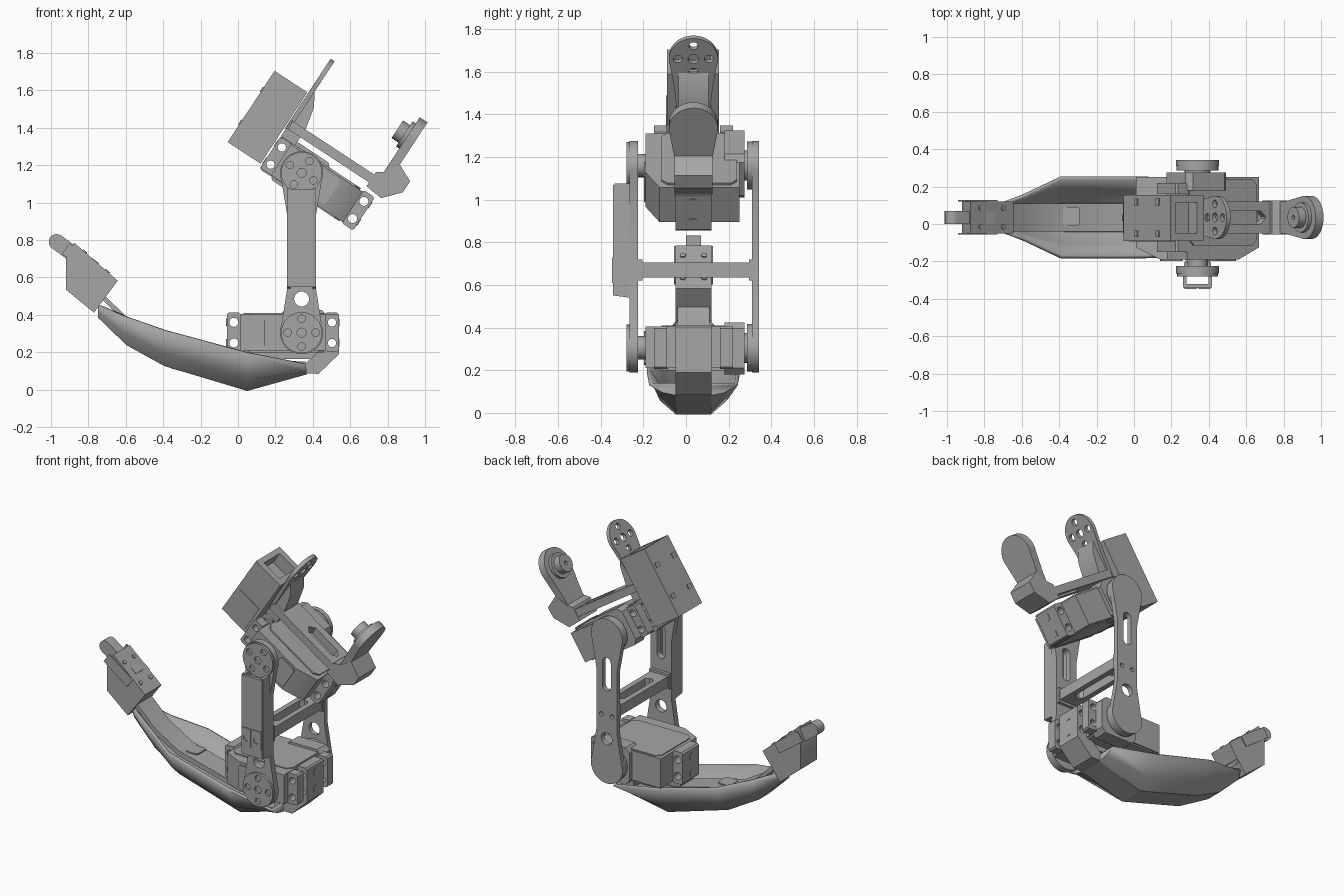
import bpy, bmesh, math
from math import sin, cos, pi, radians
from mathutils import Matrix, Vector

cube = bpy.data.objects.get("Cube")
if cube:
    bpy.data.objects.remove(cube)

grey = bpy.data.materials.new("satin_grey")
grey.use_nodes = True
tone = (0.38, 0.38, 0.38, 1)
grey.diffuse_color = tone
grey.node_tree.nodes["Principled BSDF"].inputs["Base Color"].default_value = tone

MID = 0.035                      # y of the centre plane
WORLD = Matrix.Identity(4)
LOWER = Matrix.Translation((0.34, 0, 0.305)) @ Matrix.Rotation(pi, 4, 'Y')
UPPER = Matrix.Translation((0.34, 0, 1.16)) @ Matrix.Rotation(radians(33.3), 4, 'Y')
PLANES = {  # profile plane -> (first axis, second axis, extrusion axis)
    'XZ': ((1, 0, 0), (0, 0, 1), (0, -1, 0)),
    'XY': ((1, 0, 0), (0, 1, 0), (0, 0, 1)),
    'YZ': ((0, 1, 0), (0, 0, 1), (1, 0, 0))}
parts = []


def finish(name, mesh):
    mesh.materials.clear()
    mesh.materials.append(grey)
    ob = bpy.data.objects.new(name, mesh)
    bpy.context.collection.objects.link(ob)
    parts.append(ob)
    return ob


def plate(name, loops, lo, hi, frame=WORLD, plane='XZ'):
    """Extrude an outline (first loop) with holes (other loops) from lo to hi."""
    curve = bpy.data.curves.new(name, 'CURVE')
    curve.dimensions, curve.fill_mode = '2D', 'BOTH'
    curve.extrude = (hi - lo) / 2
    for loop in loops:
        sp = curve.splines.new('POLY')
        sp.points.add(len(loop) - 1)
        for p, (a, b) in zip(sp.points, loop):
            p.co = (a, b, 0, 1)
        sp.use_cyclic_u = True
    tmp = bpy.data.objects.new("tmp", curve)
    bpy.context.collection.objects.link(tmp)
    dg = bpy.context.evaluated_depsgraph_get()
    mesh = bpy.data.meshes.new_from_object(tmp.evaluated_get(dg))
    bpy.data.objects.remove(tmp)
    mesh.name = name
    basis = Matrix(PLANES[plane]).transposed().to_4x4()
    depth = Vector([abs(c) for c in PLANES[plane][2]]) * (lo + hi) / 2
    mesh.transform(frame @ Matrix.Translation(depth) @ basis)
    bm = bmesh.new()
    bm.from_mesh(mesh)
    bmesh.ops.remove_doubles(bm, verts=bm.verts, dist=1e-5)
    bmesh.ops.recalc_face_normals(bm, faces=bm.faces)
    bm.to_mesh(mesh)
    bm.free()
    return finish(name, mesh)


def arc(cx, cy, r, a0=0, a1=345, n=24):
    steps = [radians(a0 + (a1 - a0) * i / (n - 1)) for i in range(n)]
    return [(cx + r * cos(t), cy + r * sin(t)) for t in steps]


def rect(x0, x1, y0, y1, c=0):
    if not c:
        return [(x0, y0), (x1, y0), (x1, y1), (x0, y1)]
    return [(x0 + c, y0), (x1 - c, y0), (x1, y0 + c), (x1, y1 - c),
            (x1 - c, y1), (x0 + c, y1), (x0, y1 - c), (x0, y0 + c)]


def slot(cx, z0, z1, r):
    return arc(cx, z1, r, 0, 180, 10) + arc(cx, z0, r, 180, 360, 10)


def screws(cx, cy, ring=0.075, r=0.02, turn=0):
    holes = [arc(cx, cy, r * 1.2)]
    for k in range(4):
        t = k * pi / 2 + turn
        holes.append(arc(cx + ring * cos(t), cy + ring * sin(t), r))
    return holes


def box(name, x0, x1, y0, y1, z0, z1, frame=WORLD):
    return plate(name, [rect(x0, x1, z0, z1)], y0, y1, frame)


# Two identical servos: +x local is the long end, the horn sits at the origin
def servo(tag, f):
    body = [(-0.13, -0.19), (0.2, -0.19), (0.33, -0.125), (0.33, 0.25), (-0.13, 0.25)]
    plate(tag + "_servo_case", [body], -0.1, 0.095, f, 'XY')
    plate(tag + "_servo_lid", [rect(-0.12, 0.31, -0.115, 0.24, 0.03)], -0.106, 0.105, f, 'XY')
    for side, a0, a1 in (("short", -0.2, -0.125), ("long", 0.325, 0.4)):
        m = (a0 + a1) / 2
        plate(f"{tag}_servo_{side}_ear",
              [rect(a0, a1, -0.107, 0.105, 0.01)] + [arc(m, s * 0.055, 0.024) for s in (1, -1)],
              -0.05, 0.12, f)
        end = a0 - 0.003 if a0 < 0 else a1
        for v in (-0.055, 0.055):
            plate(f"{tag}_servo_{side}_rib", [rect(0.015, 0.05, v - 0.02, v + 0.02, 0.005)],
                  end, end + 0.004, f, 'YZ')
        for y0, y1 in ((-0.15, -0.09), (0.16, 0.22)):
            if side == "short":
                plate(tag + "_servo_lug", [rect(a0, a1, -0.1, 0.1, 0.01),
                                           arc(m, 0.055, 0.022), arc(m, -0.055, 0.022)], y0, y1, f)
    plate(tag + "_servo_panel", [rect(0.08, 0.2, -0.08, 0.08, 0.01)], -0.197, -0.189, f)
    plate(tag + "_servo_bracket", [rect(-0.14, 0.12, -0.12, 0.125, 0.03)], 0.18, 0.275, f)
    plate(tag + "_servo_horn", [arc(0, 0, 0.055)], -0.24, -0.18, f)
    plate(tag + "_servo_back_pivot", [arc(0, 0, 0.07)], 0.27, 0.3, f)


servo("lower", LOWER)
servo("upper", UPPER)

# Side links
LX, Z0, Z1, R = 0.34, 0.305, 1.16, 0.115


def link_outline(w):
    return (arc(LX, Z1, R, -20, 200) + [(LX - w, Z1 - 0.22), (LX - w, Z0 + 0.23)]
            + arc(LX, Z0, R, 160, 380) + [(LX + w, Z0 + 0.23), (LX + w, Z1 - 0.22)])


eye = arc(LX, 0.485, 0.04)
window = slot(LX, 0.83, 0.99, 0.03)
pins = [arc(LX + s * 0.04, 0.64, 0.014, n=12) for s in (1, -1)]
plate("back_link", [link_outline(0.075), eye, window] + pins, 0.31, 0.342)
plate("front_link", [link_outline(0.078), eye, window], -0.265, -0.225)
for z, turn in ((Z0, 0), (Z1, radians(-33.3))):
    plate("front_link_end", [arc(LX, z, 0.11)] + screws(LX, z, turn=turn), -0.28, -0.26)
    plate("back_link_end", [arc(LX, z, 0.112)], 0.285, 0.315)

# Cable channel on the front link
box("channel_cover", 0.265, 0.415, -0.342, -0.322, 0.55, 1.07)
for x in (0.262, 0.398):
    plate("channel_side", [[(-0.335, 0.55), (-0.26, 0.54), (-0.26, 1.075), (-0.335, 1.075)]],
          x, x + 0.02, plane='YZ')
for x in (0.27, 0.345):
    plate("channel_pad", [rect(x, x + 0.065, 0.61, 0.73), arc(x + 0.032, 0.665, 0.02)],
          -0.348, -0.341)

# Cross bar between the links
plate("cross_bar", [rect(0.275, 0.405, -0.21, 0.31), rect(0.31, 0.37, -0.12, 0.22, 0.02)],
      0.635, 0.705, plane='XY')
for y in (-0.225, 0.295):
    box("cross_bar_flange", 0.268, 0.412, y, y + 0.02, 0.62, 0.72)

# Foot shell: (x, rim half width, rim z, mid hw, mid z, bottom hw, bottom z)
sections = [(-0.74, 0.06, 0.45, 0.055, 0.42, 0.04, 0.39),
            (-0.59, 0.115, 0.385, 0.09, 0.30, 0.05, 0.245),
            (-0.39, 0.21, 0.315, 0.15, 0.20, 0.08, 0.135),
            (0.05, 0.21, 0.195, 0.15, 0.065, 0.08, 0.003),
            (0.36, 0.2, 0.135, 0.14, 0.1, 0.08, 0.088)]
bm = bmesh.new()
rings = []
for x, *v in sections:
    half = list(zip(v[::2], v[1::2]))
    pts = [(-w, z) for w, z in half] + [(w, z) for w, z in reversed(half)]
    rings.append([bm.verts.new((x, MID + y, z)) for y, z in pts])
for a, b in zip(rings, rings[1:]):
    for i in range(5):
        bm.faces.new((a[i], a[i + 1], b[i + 1], b[i]))
bm.faces.new(rings[0])
bm.faces.new(rings[-1])
bmesh.ops.recalc_face_normals(bm, faces=bm.faces)
mesh = bpy.data.meshes.new("foot_shell")
bm.to_mesh(mesh)
bm.free()
shell = finish("foot_shell", mesh)
thick = shell.modifiers.new("wall", 'SOLIDIFY')
thick.thickness, thick.offset = 0.02, 0

# Spine running through the foot, and the heel under the servo
spine = [(-0.74, 0.53), (-0.58, 0.375), (-0.41, 0.275), (0.02, 0.165), (0.36, 0.15)]
plate("foot_spine", [spine + [(x, z - 0.035) for x, z in reversed(spine)]], -0.04, 0.11)
plate("heel", [[(0.3, 0.088), (0.43, 0.085), (0.54, 0.19), (0.54, 0.21), (0.44, 0.21),
                (0.36, 0.14), (0.3, 0.14)]], -0.05, 0.12)
box("servo_mount", -0.03, 0.5, -0.03, 0.1, 0.165, 0.205)
plate("spine_pad", [rect(-0.38, -0.29, -0.01, 0.09, 0.01)], 0.262, 0.27, plane='XY')
plate("sole_skid", [[(-0.38, 0.125), (-0.36, 0.115), (0.0, 0.012), (0.02, 0.03)]], -0.03, 0.1)

# Toe block with its rounded tip
plate("toe_block", [[(-0.92, 0.7), (-0.92, 0.535), (-0.77, 0.412), (-0.643, 0.583),
                     (-0.875, 0.785)]], MID - 0.085, MID + 0.085)
TOE = Matrix.Translation((-0.97, MID, 0.79)) @ Matrix.Rotation(radians(36), 4, 'Y')
plate("toe_tip", [[(0, -0.042), (0.25, -0.042), (0.25, 0.042)] + arc(0, 0, 0.042, 90, 270, 12)],
      -0.035, 0.035, TOE)
for y in (-0.092, 0.084):
    box("toe_side_strip", 0.06, 0.27, y, y + 0.008, -0.035, 0.035, TOE)
TOP = Matrix.Translation((-0.76, MID, 0.685)) @ Matrix.Rotation(radians(41), 4, 'Y')
for a in (-0.08, 0.08):
    for y in (-0.05, 0.05):
        plate("toe_screw", [arc(a, y, 0.014, n=12)], -0.004, 0.006, TOP, 'XY')

# Ankle motor housing: solid lower half, hollow top end
case = rect(-0.42, -0.21, -0.09, 0.155)
plate("ankle_case", [case], -0.08, 0.29, UPPER, 'XY')
plate("ankle_case_rim", [case, rect(-0.385, -0.25, -0.05, 0.115)], 0.289, 0.376, UPPER, 'XY')
for v in (0.03, 0.24):
    for y in (-0.07, 0.1):
        box("ankle_case_clip", -0.426, -0.4, y, y + 0.035, v, v + 0.03, UPPER)
box("ankle_case_side_panel", -0.4, -0.23, -0.094, -0.088, -0.06, 0.13, UPPER)

# U bracket: base bar, horn arm and pivot arm
plate("bracket_bar", [rect(-0.2, 0.38, -0.05, 0.12, 0.01), rect(0.05, 0.3, 0.0, 0.07, 0.03)],
      0.155, 0.205, UPPER, 'XY')
arm = [(MID - 0.075, 0.15), (MID + 0.075, 0.15), (MID + 0.09, 0.32)] + \
    arc(MID, 0.48, 0.115, -15, 195) + [(MID - 0.09, 0.32)]
plate("horn_arm", [arm] + screws(MID, 0.48, 0.073, 0.021), -0.205, -0.18, UPPER, 'YZ')
plate("horn_arm_root", [[(-0.2, 0.1), (-0.11, 0.1), (-0.11, 0.21), (-0.137, 0.33),
                         (-0.18, 0.4), (-0.2, 0.4)]], MID - 0.07, MID + 0.07, UPPER)
plate("pivot_arm", [arm], 0.365, 0.415, UPPER, 'YZ')
plate("pivot_boss", [arc(MID, 0.475, 0.056), arc(MID, 0.475, 0.012, n=12)], 0.3, 0.37, UPPER, 'YZ')
plate("pivot_collar", [arc(MID, 0.475, 0.08)], 0.345, 0.37, UPPER, 'YZ')
plate("pivot_arm_root", [[(0.33, 0.13), (0.43, 0.12), (0.51, 0.21), (0.51, 0.28), (0.415, 0.325),
                          (0.37, 0.25), (0.33, 0.22)]], MID - 0.09, MID + 0.09, UPPER)

# Shading: smooth round walls, crisp edges
for ob in bpy.context.view_layer.objects:
    ob.select_set(ob in parts)
bpy.context.view_layer.objects.active = parts[0]
bpy.ops.object.shade_smooth_by_angle(angle=radians(28))
